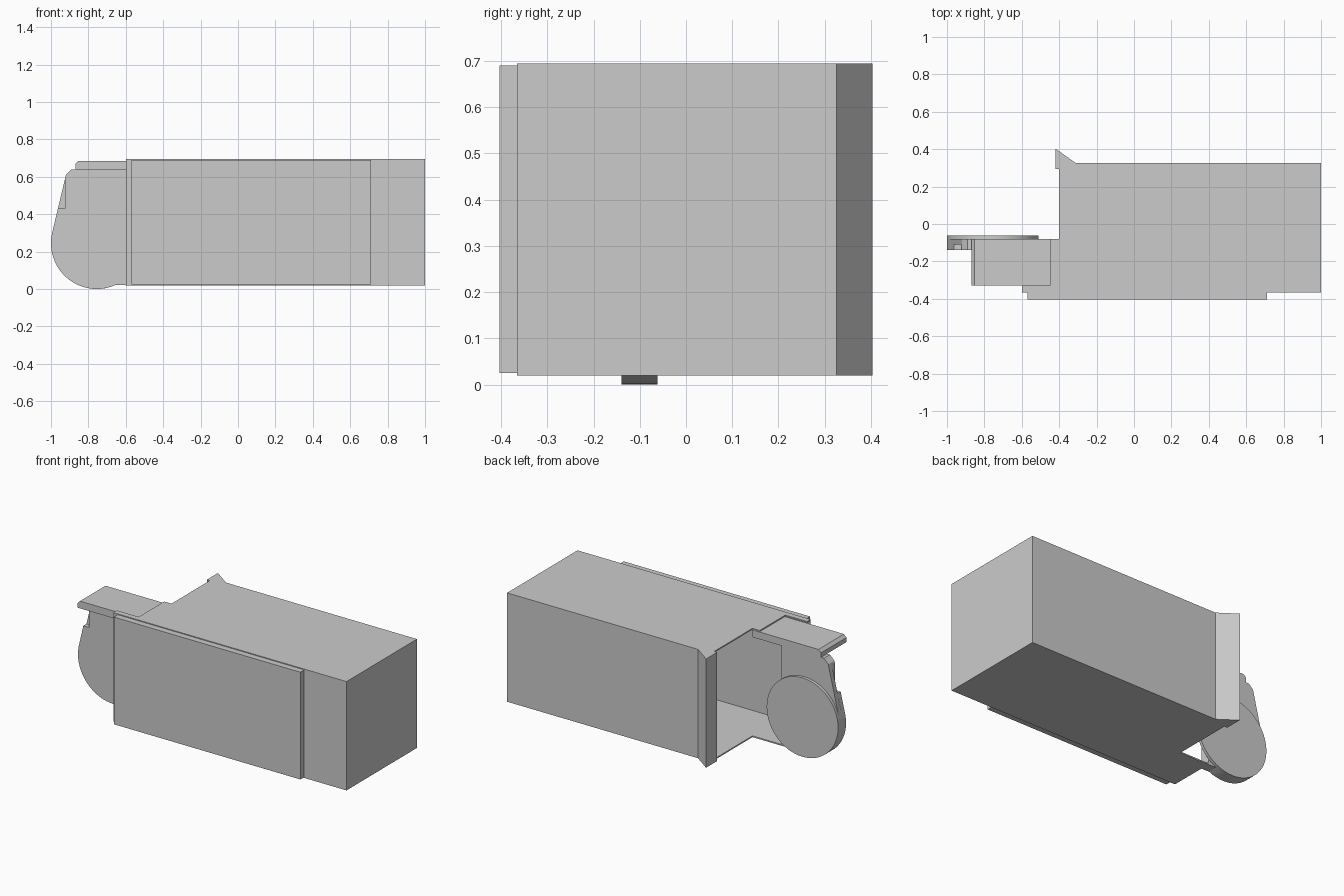
import bpy
import bmesh
import math

cube = bpy.data.objects.get("Cube")
if cube:
    bpy.data.objects.remove(cube, do_unlink=True)

grey = bpy.data.materials.new("light_grey")
grey.use_nodes = True
grey.diffuse_color = (0.6, 0.6, 0.6, 1)
grey.node_tree.nodes["Principled BSDF"].inputs["Base Color"].default_value = (0.6, 0.6, 0.6, 1)


def prism(name, outline, low, high, axis="z"):
    """Extrude an outline: (x, y) along z, or (x, z) along y."""
    def place(p, d):
        return (p[0], p[1], d) if axis == "z" else (p[0], d, p[1])
    bm = bmesh.new()
    face = bm.faces.new([bm.verts.new(place(p, low)) for p in outline])
    new = bmesh.ops.extrude_face_region(bm, geom=[face])["geom"]
    shift = (0, 0, high - low) if axis == "z" else (0, high - low, 0)
    bmesh.ops.translate(bm, vec=shift, verts=[v for v in new if isinstance(v, bmesh.types.BMVert)])
    bmesh.ops.recalc_face_normals(bm, faces=bm.faces[:])
    mesh = bpy.data.meshes.new(name)
    bm.to_mesh(mesh)
    bm.free()
    mesh.materials.append(grey)
    obj = bpy.data.objects.new(name, mesh)
    bpy.context.collection.objects.link(obj)
    return obj


def box(name, x0, x1, y0, y1, z0, z1):
    return prism(name, [(x0, y0), (x1, y0), (x1, y1), (x0, y1)], z0, z1)


BOTTOM, TOP, SKIN = 0.02, 0.695, 0.008
FRONT, BACK, INNER = -0.365, 0.325, -0.08


def deck(name, tongue_x, z0, z1):
    """Horizontal panel with a tongue at the open end."""
    outline = [(1, FRONT), (1, BACK), (-0.4, BACK), (-0.4, INNER),
               (tongue_x, INNER), (tongue_x, -0.33), (-0.6, -0.33), (-0.6, FRONT)]
    return prism(name, outline, z0, z1)


# Hollow body, open at one end
deck("roof_panel", -0.45, TOP - SKIN, TOP)
prism("floor_panel", [(1, FRONT), (1, BACK), (-0.4, BACK), (-0.4, INNER),
                      (-0.6, INNER), (-0.6, FRONT)], BOTTOM, BOTTOM + SKIN)
box("front_wall", -0.6, 1, FRONT, FRONT + SKIN, BOTTOM, TOP)
box("back_wall", -0.4, 1, BACK - SKIN, BACK, BOTTOM, TOP)
box("end_wall", 1 - SKIN, 1, FRONT, BACK, BOTTOM, TOP)

# Flared lip beside the opening
prism("flared_lip", [(-0.31, BACK), (-0.42, 0.403), (-0.42, 0.295),
                     (-0.4, 0.295), (-0.4, BACK - SKIN), (-0.31, BACK - SKIN)], BOTTOM, TOP)

# Raised panel on the front
box("front_panel", -0.57, 0.71, -0.403, FRONT, 0.025, 0.69)

# Bevelled flange over the arm
prism("top_flange", [(-0.4, 0.64), (-0.87, 0.64), (-0.87, 0.668),
                     (-0.853, 0.685), (-0.4, 0.685)], -0.33, INNER, "y")

# Rounded arm plate in two layers, the front one notched
CX, CZ, R = -0.755, 0.245, 0.245
arc = [(CX + R * math.cos(math.radians(a)), CZ + R * math.sin(math.radians(a)))
       for a in range(168, 295, 6)]
corner = [(-0.6, BOTTOM), (-0.6, 0.64), (-0.89, 0.64), (-0.92, 0.61)]
notch = [(-0.925, 0.59), (-0.925, 0.43), (-0.963, 0.43)]
prism("arm_plate", arc + corner, -0.11, INNER, "y")
prism("arm_plate_notched", arc + corner + notch, -0.14, -0.11, "y")

# Round disc on the arm
disc = prism("arm_disc", [(CX + R * math.cos(math.tau * i / 64), CZ + R * math.sin(math.tau * i / 64))
                          for i in range(64)], INNER, -0.062, "y")

# Smooth the curved rims and keep the edges sharp
bpy.ops.object.select_all(action="DESELECT")
for name in ("arm_plate", "arm_plate_notched", "arm_disc"):
    bpy.data.objects[name].select_set(True)
bpy.context.view_layer.objects.active = disc
bpy.ops.object.shade_smooth_by_angle(angle=math.radians(20))
